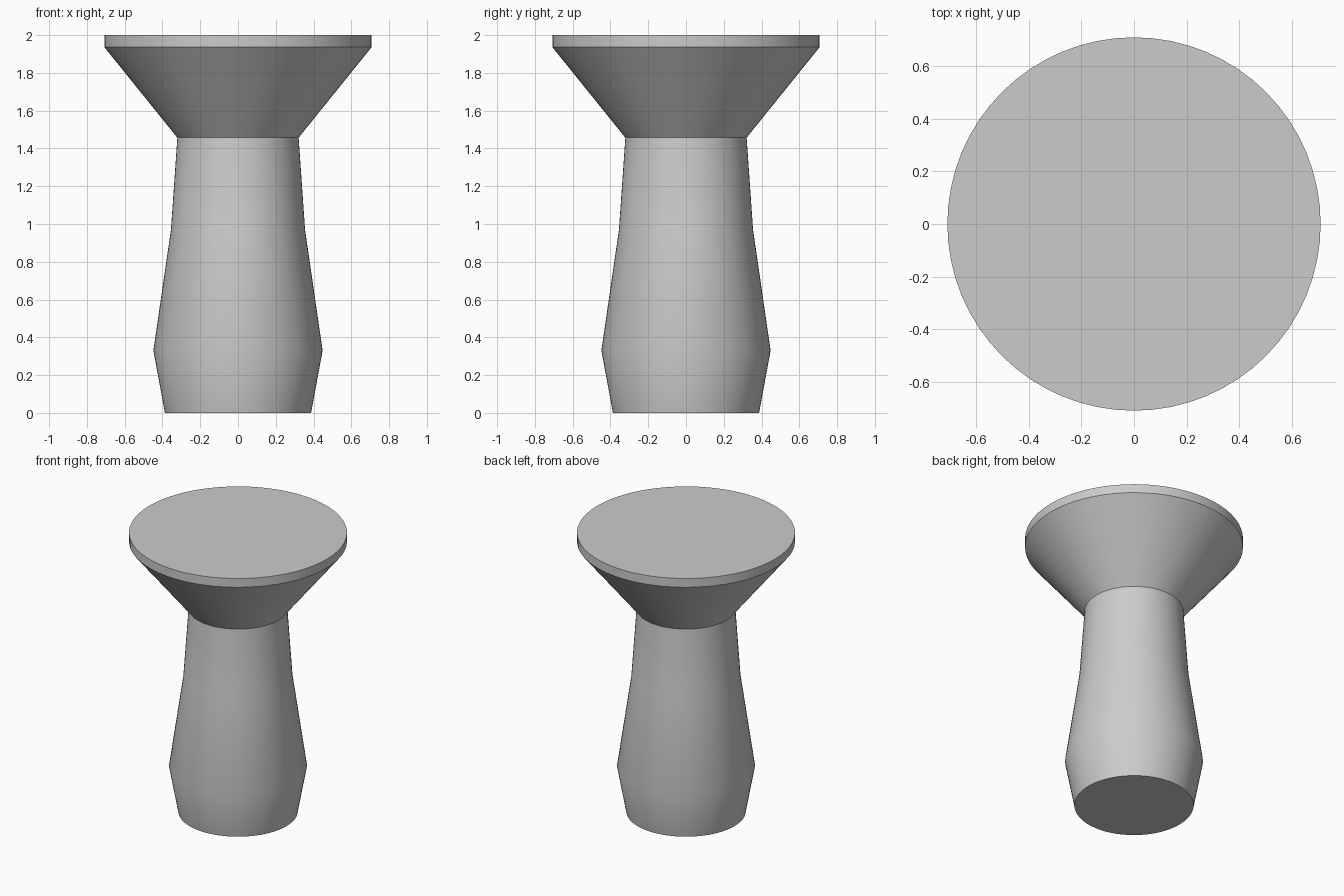
import bpy
import bmesh
import math

cube = bpy.data.objects.get("Cube")
if cube:
    bpy.data.objects.remove(cube, do_unlink=True)

SEGMENTS = 64


def flat_material(name, colour):
    mat = bpy.data.materials.new(name)
    mat.use_nodes = True
    mat.diffuse_color = colour
    mat.node_tree.nodes["Principled BSDF"].inputs["Base Color"].default_value = colour
    return mat


def turned_part(name, profile, mat):
    """Closed solid of revolution from (radius, height) points, bottom to top."""
    bm = bmesh.new()
    rings = []
    for radius, z in profile:
        angles = [math.tau * i / SEGMENTS for i in range(SEGMENTS)]
        rings.append([bm.verts.new((radius * math.cos(a), radius * math.sin(a), z))
                      for a in angles])
    for low, high in zip(rings, rings[1:]):
        for i in range(SEGMENTS):
            j = (i + 1) % SEGMENTS
            bm.faces.new((low[i], low[j], high[j], high[i]))
    bm.faces.new(rings[0][::-1])
    bm.faces.new(rings[-1])
    mesh = bpy.data.meshes.new(name)
    bm.to_mesh(mesh)
    bm.free()
    mesh.materials.append(mat)
    obj = bpy.data.objects.new(name, mesh)
    bpy.context.collection.objects.link(obj)
    bpy.ops.object.select_all(action="DESELECT")
    obj.select_set(True)
    bpy.context.view_layer.objects.active = obj
    bpy.ops.object.shade_smooth_by_angle(angle=math.radians(30))
    return obj


grey = flat_material("plain grey", (0.6, 0.6, 0.6, 1))

# Whole knob: bulged grip, narrow neck, flared head and thin flat rim
turned_part("knob", [(0.387, 0), (0.448, 0.33), (0.355, 0.97),
                     (0.321, 1.457), (0.708, 1.937), (0.708, 2)], grey)
